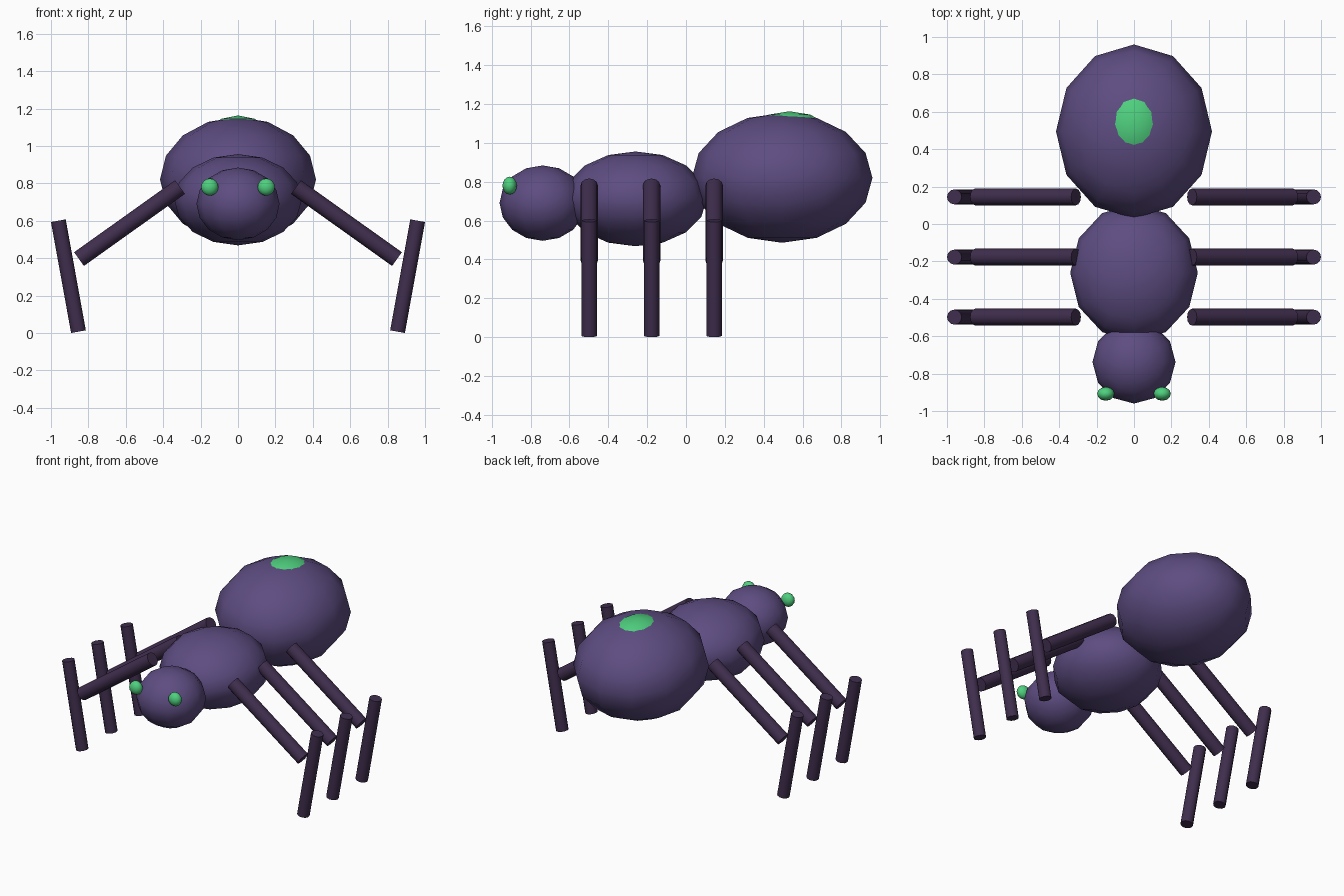
import bpy
import math
from mathutils import Vector

cube = bpy.data.objects.get("Cube")
if cube:
    bpy.data.objects.remove(cube, do_unlink=True)


def make_material(name, rgb):
    mat = bpy.data.materials.new(name)
    mat.use_nodes = True
    colour = (*rgb, 1.0)
    mat.diffuse_color = colour
    mat.node_tree.nodes["Principled BSDF"].inputs["Base Color"].default_value = colour
    return mat


PURPLE = make_material("body purple", (0.11, 0.073, 0.22))
DARK = make_material("leg dark purple", (0.05, 0.027, 0.075))
GREEN = make_material("bright green", (0.078, 0.63, 0.21))


def ellipsoid(name, centre, radii, mat):
    """Low-poly, smooth-shaded ellipsoid."""
    bpy.ops.mesh.primitive_uv_sphere_add(segments=12, ring_count=8, radius=1, location=centre)
    obj = bpy.context.object
    obj.name = name
    obj.scale = radii
    obj.data.materials.append(mat)
    bpy.ops.object.shade_smooth()
    return obj


def rod(name, start, end, radius, mat):
    """Cylinder running between two points."""
    start, end = Vector(start), Vector(end)
    axis = end - start
    bpy.ops.mesh.primitive_cylinder_add(vertices=12, radius=radius, depth=axis.length,
                                        location=(start + end) / 2)
    obj = bpy.context.object
    obj.name = name
    # The legs lie in the xz plane, so one turn about y is enough
    obj.rotation_euler = (0, math.atan2(axis.x, axis.z), 0)
    obj.data.materials.append(mat)
    bpy.ops.object.shade_smooth_by_angle(angle=math.radians(40))
    return obj


# Body segments
ellipsoid("abdomen", (0, 0.495, 0.82), (0.417, 0.465, 0.334), PURPLE)
ellipsoid("thorax", (0, -0.26, 0.712), (0.341, 0.367, 0.244), PURPLE)
ellipsoid("head", (0, -0.738, 0.69), (0.222, 0.222, 0.194), PURPLE)

# Green marking, rising just through the top of the abdomen
ellipsoid("abdomen_spot", (0, 0.533, 0.933), (0.23, 0.28, 0.23), GREEN)

# Eyes and three pairs of legs
for side, sx in (("left", 1), ("right", -1)):
    ellipsoid(f"{side}_eye", (sx * 0.151, -0.908, 0.78), (0.046, 0.037, 0.046), GREEN)
    for place, y in (("front", -0.498), ("middle", -0.177), ("rear", 0.145)):
        rod(f"{side}_{place}_upper_leg", (sx * 0.31, y, 0.78), (sx * 0.85, y, 0.395), 0.045, DARK)
        rod(f"{side}_{place}_lower_leg", (sx * 0.853, y, 0.007), (sx * 0.9605, y, 0.6), 0.04, DARK)
